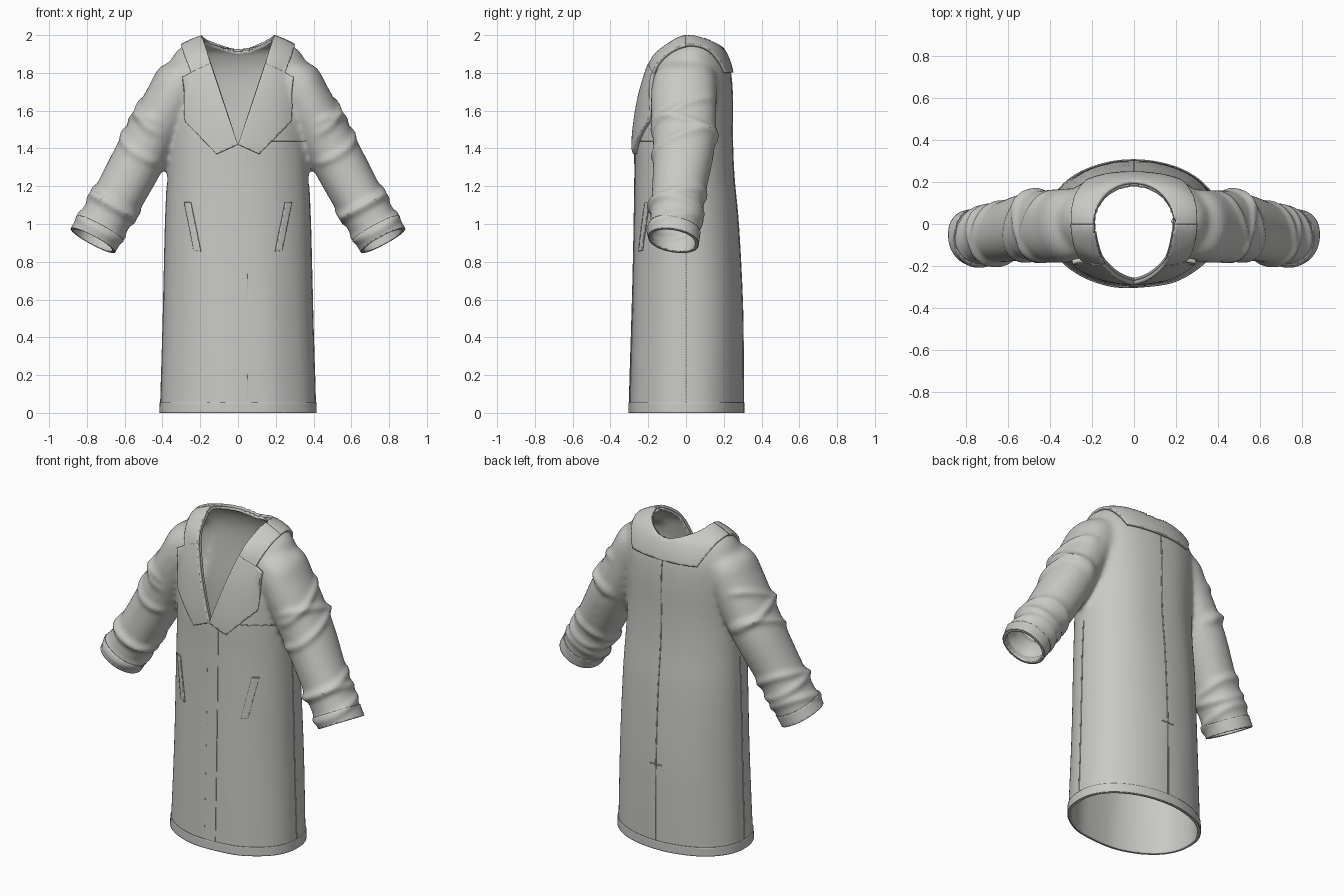
import bpy, bmesh, math
from mathutils import Vector, noise

cube = bpy.data.objects.get("Cube")
if cube:
    bpy.data.objects.remove(cube)

cloth = bpy.data.materials.new("light_grey_cloth")
cloth.use_nodes = True
cloth.diffuse_color = (0.58, 0.58, 0.56, 1)
bsdf = next(n for n in cloth.node_tree.nodes if n.type == 'BSDF_PRINCIPLED')
bsdf.inputs["Base Color"].default_value = cloth.diffuse_color
bsdf.inputs["Roughness"].default_value = 0.8


def spline(rows, steps=6):
    """Catmull-Rom interpolation of rows of numbers."""
    out = []
    for i in range(len(rows) - 1):
        a, b, c, d = (rows[max(0, min(len(rows) - 1, i + k))] for k in (-1, 0, 1, 2))
        for j in range(steps):
            t = j / steps
            out.append([0.5 * (2*q + (r - p)*t + (2*p - 5*q + 4*r - s)*t*t + (3*q - p - 3*r + s)*t**3)
                        for p, q, r, s in zip(a, b, c, d)])
    return out + [list(rows[-1])]


def loft(bm, rows, u, sides=64):
    """Closed tube; each row is centre x, y, z, half width along u, half depth along y."""
    rings = []
    for x, y, z, a, b in spline(rows):
        ring = []
        for k in range(sides):
            ang = math.tau * k / sides
            c, s = math.cos(ang), math.sin(ang)
            c, s = (math.copysign(abs(v) ** 0.94, v) for v in (c, s))
            ring.append(bm.verts.new(Vector((x, y, z)) + u * a * c + Vector((0, b * s, 0))))
        rings.append(ring)
    for lo, hi in zip(rings, rings[1:]):
        for k in range(sides):
            n = (k + 1) % sides
            bm.faces.new((lo[k], lo[n], hi[n], hi[k]))
    bm.faces.new(rings[0])
    bm.faces.new(rings[-1])


def cut(bm, co, no, clear=False):
    geom = bm.verts[:] + bm.edges[:] + bm.faces[:]
    bmesh.ops.bisect_plane(bm, geom=geom, dist=1e-5, plane_co=co, plane_no=no, clear_outer=clear)


def finish(name, bm, thickness, offset):
    mesh = bpy.data.meshes.new(name)
    bm.to_mesh(mesh)
    bm.free()
    mesh.materials.append(cloth)
    ob = bpy.data.objects.new(name, mesh)
    bpy.context.collection.objects.link(ob)
    mod = ob.modifiers.new("thickness", 'SOLIDIFY')
    mod.thickness, mod.offset = thickness, offset
    bpy.ops.object.select_all(action='DESELECT')
    ob.select_set(True)
    bpy.context.view_layer.objects.active = ob
    bpy.ops.object.shade_smooth_by_angle(angle=math.radians(40))
    return ob


# Torso and sleeve solids: z, half width, front y, back y
torso = [(-0.06, 0.415, -0.302, 0.303), (0.3, 0.403, -0.293, 0.303), (0.6, 0.394, -0.285, 0.298),
         (1.0, 0.385, -0.275, 0.278), (1.25, 0.375, -0.27, 0.256), (1.45, 0.37, -0.268, 0.248),
         (1.65, 0.375, -0.245, 0.248), (1.79, 0.375, -0.212, 0.238), (1.88, 0.35, -0.18, 0.212),
         (1.94, 0.295, -0.12, 0.17), (1.992, 0.18, -0.05, 0.06)]
sleeve = [(0.2, 0, 1.85, 0.08, 0.13), (0.29, -0.005, 1.77, 0.135, 0.168), (0.36, -0.01, 1.65, 0.137, 0.175),
          (0.5, -0.012, 1.39, 0.14, 0.162), (0.63, -0.04, 1.15, 0.134, 0.142),
          (0.767, -0.065, 0.915, 0.13, 0.132), (0.82, -0.075, 0.82, 0.13, 0.132)]
solid = bmesh.new()
loft(solid, [(0, (f + b) / 2, z, w, (b - f) / 2) for z, w, f, b in torso], Vector((1, 0, 0)))
for side in (1, -1):
    loft(solid, [(side * x, y, z, a, b) for x, y, z, a, b in sleeve], Vector((0.876 * side, 0, 0.48)))
bmesh.ops.recalc_face_normals(solid, faces=solid.faces[:])

# Fuse the solids into one soft garment surface
mesh = bpy.data.meshes.new("garment_solid")
solid.to_mesh(mesh)
solid.free()
helper = bpy.data.objects.new("garment_solid", mesh)
bpy.context.collection.objects.link(helper)
remesh = helper.modifiers.new("fuse", 'REMESH')
remesh.mode, remesh.voxel_size = 'VOXEL', 0.014
soft = helper.modifiers.new("soften", 'SMOOTH')
soft.factor, soft.iterations = 0.5, 14
result = helper.evaluated_get(bpy.context.evaluated_depsgraph_get())
coat = bmesh.new()
coat.from_mesh(result.to_mesh())
result.to_mesh_clear()
bpy.data.objects.remove(helper)
coat.normal_update()

# Cloth folds: rings of creases on the sleeves, soft drape on the body
axis = Vector((0.48, 0, -0.876))
creases = [(0.1, 0.5), (0.19, -0.3), (0.27, 0.4), (0.6, 0.25), (0.67, -0.2), (0.75, 0.2)]
moves = []
for v in coat.verts:
    p = Vector((abs(v.co.x), v.co.y, v.co.z))
    along = (p - Vector((0.36, 0, 1.66))).dot(axis)
    arm = max(0, min(1, (p.x - 0.39) / 0.07))
    d = 0.004 * noise.noise(Vector((v.co.x * 6, p.y * 6, p.z * 0.9))) * (1 - arm)
    for at, tilt in creases:
        d += arm * 0.012 * math.exp(-((along + tilt * p.y - at) / 0.024) ** 2)
    moves.append(v.normal * d)
for v, m in zip(coat.verts, moves):
    v.co += m

# Open the hem and the cuffs
cut(coat, (0, 0, 0), (0, 0, -1), True)
cuff_normal = Vector((0.47, -0.17, -0.87)).normalized()
cuff_centre = Vector((0.767, -0.065, 0.912))
for side in (1, -1):
    co = Vector((cuff_centre.x * side, cuff_centre.y, cuff_centre.z))
    no = Vector((cuff_normal.x * side, cuff_normal.y, cuff_normal.z))
    cut(coat, co, no)
    beyond = [f for f in coat.faces if f.calc_center_median().x * side > 0.55
              and (f.calc_center_median() - co).dot(no) > 0]
    bmesh.ops.delete(coat, geom=beyond, context='FACES')

# Open the V front and the round neck
for side in (1, -1):
    cut(coat, (0, 0, 1.42), (3 * side, 0, -1))
gone = []
for f in coat.faces:
    c = f.calc_center_median()
    in_vee = c.y < 0 and abs(c.x) < (c.z - 1.42) / 3
    in_neck = c.z > 1.7 and math.hypot(c.x, c.y) < 0.19
    if in_vee or in_neck:
        gone.append(f)
bmesh.ops.delete(coat, geom=gone, context='FACES')
for v in coat.verts:
    if v.is_boundary and v.co.z > 1.7 and v.co.y > 0:
        r = 0.19 / math.hypot(v.co.x, v.co.y)
        v.co.x, v.co.y = v.co.x * r, v.co.y * r


def panel(name, planes, thickness):
    """A layer of cloth over the part of the coat inside the given planes."""
    bm = coat.copy()
    for co, no in planes:
        cut(bm, co, no, True)
    finish(name, bm, thickness, 1)


def outline(points, facing, side=1):
    """Planes around a convex x-z outline on the front (-1) or back (1)."""
    pts = [Vector((x * side, 0, z)) for x, z in points]
    mid = sum(pts, Vector()) / len(pts)
    planes = [((0, 0, 0), (0, -facing, 0))]
    for a, b in zip(pts, pts[1:] + pts[:1]):
        no = Vector((b.z - a.z, 0, a.x - b.x))
        planes.append((a, no if no.dot(a - mid) > 0 else -no))
    return planes


def box(x0, x1, z0, z1):
    return [(x0, z0), (x1, z0), (x1, z1), (x0, z1)]


# Lapels, collar fronts, pockets, cuffs and side seams on both sides
lapel = [(0, 1.42), (0.11, 1.37), (0.27, 1.54), (0.295, 1.775), (0.14, 1.845)]
collar = [(0.12, 1.85), (0.24, 1.775), (0.3, 1.955), (0.3, 2.1), (0.12, 2.1)]
pocket = [(0.195, 0.855), (0.232, 0.86), (0.282, 1.115), (0.248, 1.115)]
for side, word in ((1, "left"), (-1, "right")):
    panel(word + "_lapel", outline(lapel, -1, side), 0.02)
    panel(word + "_collar_front", outline(collar, -1, side), 0.016)
    panel(word + "_pocket_welt", outline(pocket, -1, side), 0.007)
    co = cuff_centre - cuff_normal * 0.07
    panel(word + "_cuff", [((0.55 * side, 0, 0), (-side, 0, 0)),
                           ((co.x * side, co.y, co.z),
                            (-cuff_normal.x * side, -cuff_normal.y, -cuff_normal.z))], 0.005)
    panel(word + "_side_seam", [((0, 0.003, 0), (0, 1, 0)), ((0, -0.003, 0), (0, -1, 0)),
                                ((0, 0, 0), (-side, 0, 0)), ((0.42 * side, 0, 0), (side, 0, 0)),
                                ((0, 0, 1.2), (0, 0, 1))], 0.003)

# Back collar, front overlap, seams and hem
panel("back_collar", outline([(-0.22, 1.8), (0.22, 1.8), (0.3, 1.955), (0.3, 2.1),
                              (-0.3, 2.1), (-0.3, 1.955)], 1), 0.016)
panel("front_overlap", outline(box(-0.022, 0.05, -0.1, 1.42), -1), 0.004)
panel("chest_seam", outline(box(0.05, 0.36, 1.438, 1.443), -1), 0.003)
panel("back_seam", outline(box(-0.003, 0.003, -0.1, 1.8), 1), 0.003)
panel("back_vent_stitch", outline(box(-0.04, 0.04, 0.53, 0.536), 1), 0.003)
panel("hem_band", [((0, 0, 0.055), (0, 0, 1))], 0.005)

# Coat shell
finish("coat_shell", coat, 0.014, -1)
